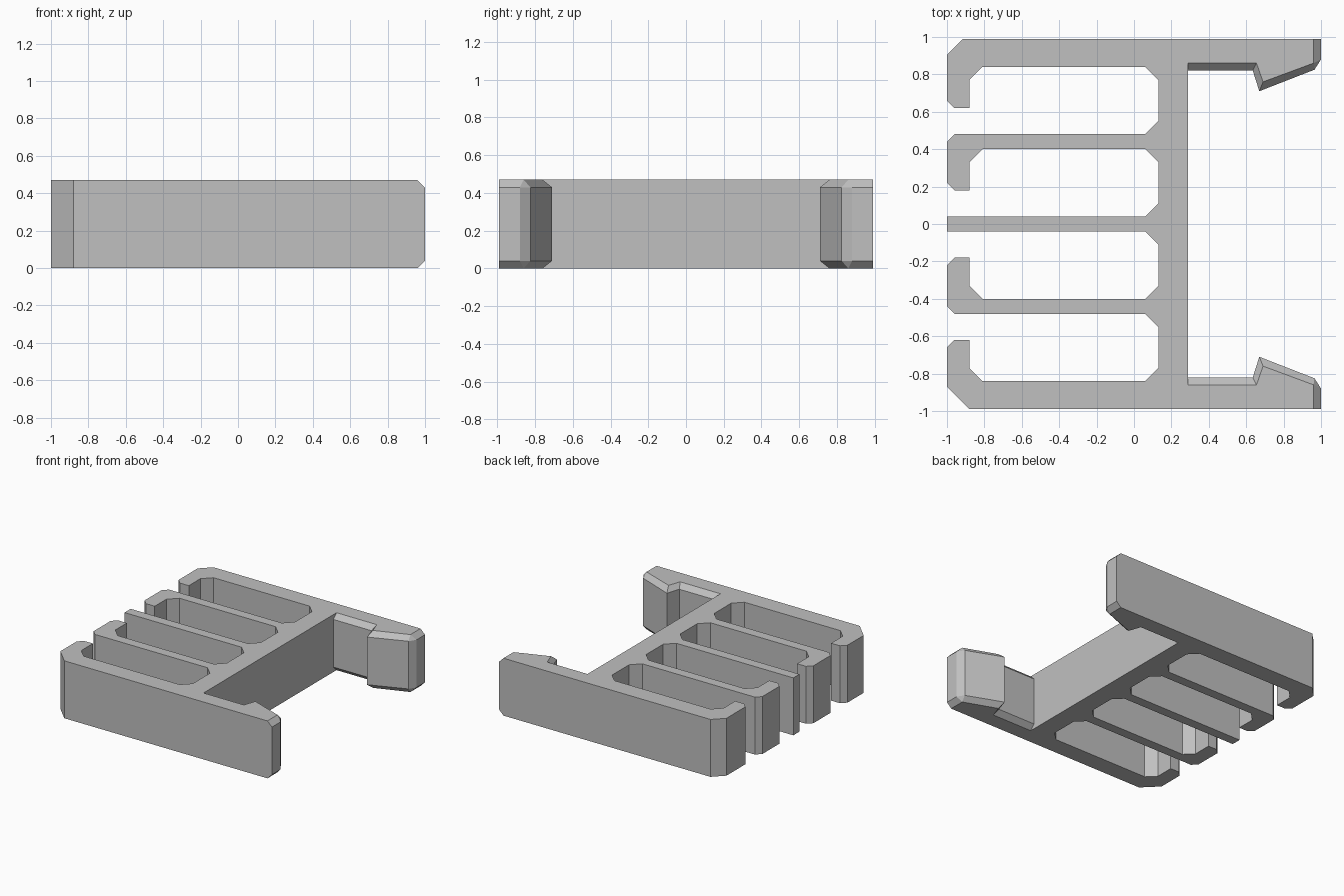
import bpy
import bmesh

cube = bpy.data.objects.get("Cube")
if cube:
    bpy.data.objects.remove(cube, do_unlink=True)

HEIGHT = 0.47
CHAMFER = 0.04


def slot(y0, y1, lip):
    """Slot between two fingers, ending in a hooked lip on the upper finger."""
    c = 0.07
    return [(0.06, y0), (0.13, y0 + c), (0.13, y1 - c), (0.06, y1),
            (-0.81, y1), (-0.88, y1 - c), (-0.88, lip), (-0.96, lip), (-1, lip + 0.04)]


def half_outline(corner):
    """Half of the plan, as (full, chamfered) point pairs, from the middle finger to the clip."""
    plain = [(-1, 0.04)] + slot(0.04, 0.40, 0.18)
    plain += [(-1, 0.44), (-0.96, 0.48)] + slot(0.48, 0.84, 0.62)
    plain += [(-1, 0.99 - corner), (-1 + corner, 0.99)]
    # Clip arm: tip, barb and notch have chamfered top and bottom edges
    clip = [((1, 0.99), (0.96, 0.99)),
            ((1, 0.88), (0.96, 0.86)),
            ((0.965, 0.825), (0.96, 0.86)),
            ((0.67, 0.71), (0.69, 0.76)),
            ((0.635, 0.82), (0.655, 0.86)),
            ((0.29, 0.82), (0.29, 0.86))]
    return [(p, p) for p in plain] + clip


def flip(pair):
    return tuple((x, -y) for x, y in pair)


# Full plan: back half, then the mirrored front half with a larger corner cut
outline = half_outline(0.085) + [flip(p) for p in reversed(half_outline(0.12))]

# Loft four levels: chamfered, full, full, chamfered
bm = bmesh.new()
levels = [(0, 1), (CHAMFER, 0), (HEIGHT - CHAMFER, 0), (HEIGHT, 1)]
rings = [[bm.verts.new((*pair[k], z)) for pair in outline] for z, k in levels]
count = len(outline)
for low, high in zip(rings, rings[1:]):
    for i in range(count):
        j = (i + 1) % count
        bm.faces.new((low[i], low[j], high[j], high[i]))
bm.faces.new(rings[0])
bm.faces.new(rings[-1])
bmesh.ops.remove_doubles(bm, verts=bm.verts[:], dist=0.0005)
bmesh.ops.dissolve_limit(bm, angle_limit=0.01, verts=bm.verts[:], edges=bm.edges[:])
bmesh.ops.recalc_face_normals(bm, faces=bm.faces[:])

mesh = bpy.data.meshes.new("cable_comb_clip")
bm.to_mesh(mesh)
bm.free()
clip_object = bpy.data.objects.new("cable_comb_clip", mesh)
bpy.context.collection.objects.link(clip_object)

# Plain grey plastic
grey = bpy.data.materials.new("plain_grey")
grey.use_nodes = True
colour = (0.53, 0.53, 0.53, 1)
grey.diffuse_color = colour
grey.node_tree.nodes["Principled BSDF"].inputs["Base Color"].default_value = colour
mesh.materials.append(grey)
